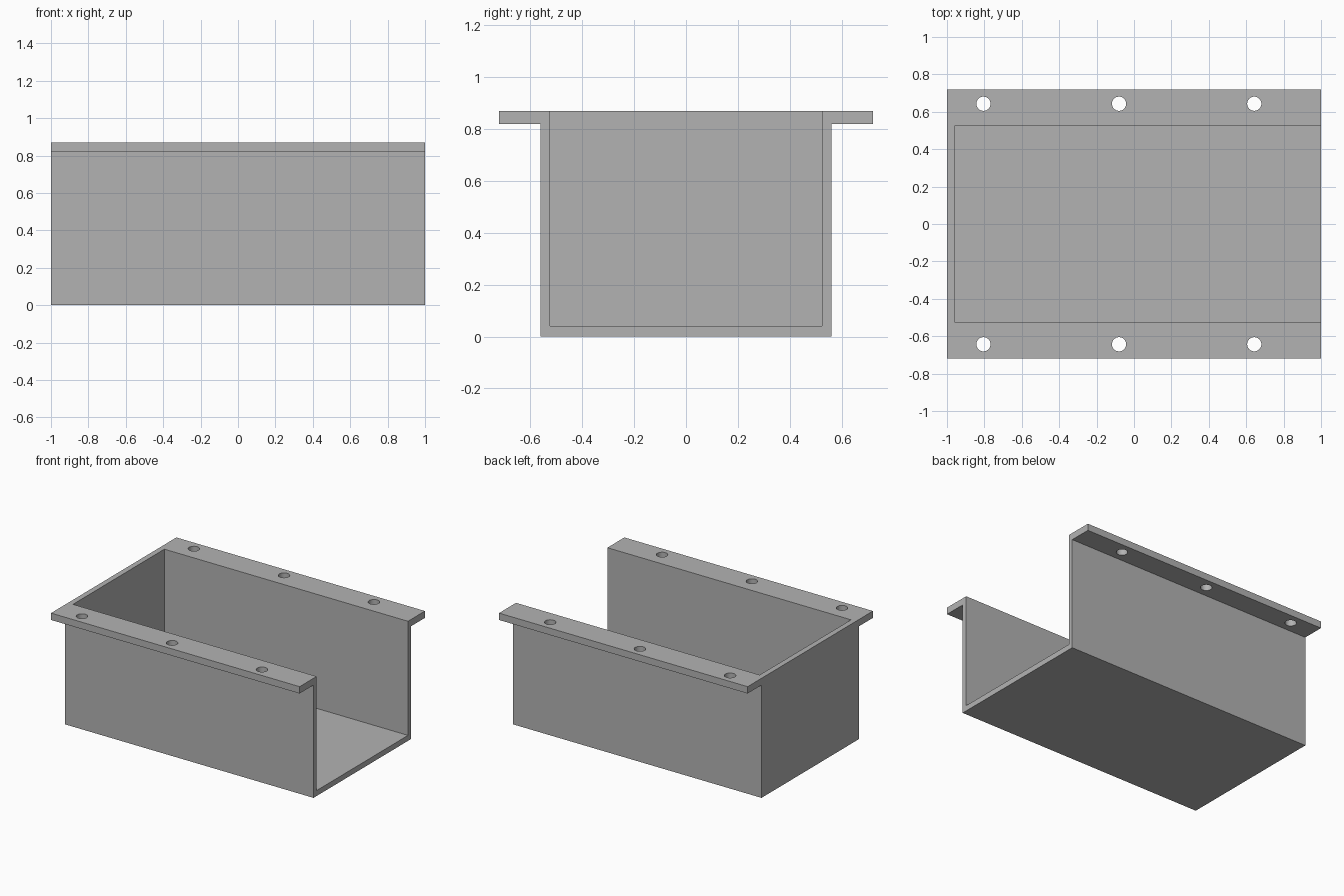
import bpy
import bmesh
from mathutils import Matrix

cube = bpy.data.objects.get("Cube")
if cube:
    bpy.data.objects.remove(cube, do_unlink=True)

HEIGHT, FLANGE_Z, FLOOR = 0.87, 0.82, 0.04
FLANGE_Y, OUTER_Y, INNER_Y = 0.72, 0.56, 0.525
HOLE_Y, HOLE_R = 0.643, 0.038

grey = bpy.data.materials.new("plain grey")
grey.use_nodes = True
colour = (0.45, 0.45, 0.45, 1)
grey.diffuse_color = colour
grey.node_tree.nodes["Principled BSDF"].inputs["Base Color"].default_value = colour


def finish(name, bm):
    bmesh.ops.recalc_face_normals(bm, faces=bm.faces)
    mesh = bpy.data.meshes.new(name)
    bm.to_mesh(mesh)
    bm.free()
    mesh.materials.append(grey)
    obj = bpy.data.objects.new(name, mesh)
    bpy.context.collection.objects.link(obj)
    return obj


# Flanged body: T-shaped section swept along x
half = [(OUTER_Y, 0), (OUTER_Y, FLANGE_Z), (FLANGE_Y, FLANGE_Z), (FLANGE_Y, HEIGHT)]
section = half + [(-y, z) for y, z in reversed(half)]
bm = bmesh.new()
end = bm.faces.new([bm.verts.new((-1, y, z)) for y, z in section])
swept = bmesh.ops.extrude_face_region(bm, geom=[end], use_keep_orig=True)
moved = [v for v in swept["geom"] if isinstance(v, bmesh.types.BMVert)]
bmesh.ops.translate(bm, verts=moved, vec=(2, 0, 0))
tray = finish("flanged_tray", bm)

# Cavity, open at the top and at the right end
x0, x1, z1 = -0.96, 1.2, 1.1
bm = bmesh.new()
bmesh.ops.create_cube(bm, size=1, matrix=Matrix.Translation(
    ((x0 + x1) / 2, 0, (FLOOR + z1) / 2)) @ Matrix.Diagonal(
    (x1 - x0, 2 * INNER_Y, z1 - FLOOR, 1)))
cavity = finish("cavity_cutter", bm)

# Bolt holes through both flanges
bm = bmesh.new()
for x in (-0.805, -0.08, 0.643):
    for y in (-HOLE_Y, HOLE_Y):
        bmesh.ops.create_cone(bm, cap_ends=True, segments=32, radius1=HOLE_R,
                              radius2=HOLE_R, depth=0.2,
                              matrix=Matrix.Translation((x, y, FLANGE_Z)))
holes = finish("hole_cutter", bm)

# Cut the tray, then discard the cutters
for cutter in (cavity, holes):
    cutter.hide_render = True
    mod = tray.modifiers.new(cutter.name, "BOOLEAN")
    mod.operation = "DIFFERENCE"
    mod.solver = "EXACT"
    mod.object = cutter
bpy.context.view_layer.objects.active = tray
tray.select_set(True)
for mod in list(tray.modifiers):
    bpy.ops.object.modifier_apply(modifier=mod.name)
for cutter in (cavity, holes):
    bpy.data.objects.remove(cutter, do_unlink=True)
bpy.ops.object.shade_smooth_by_angle()
